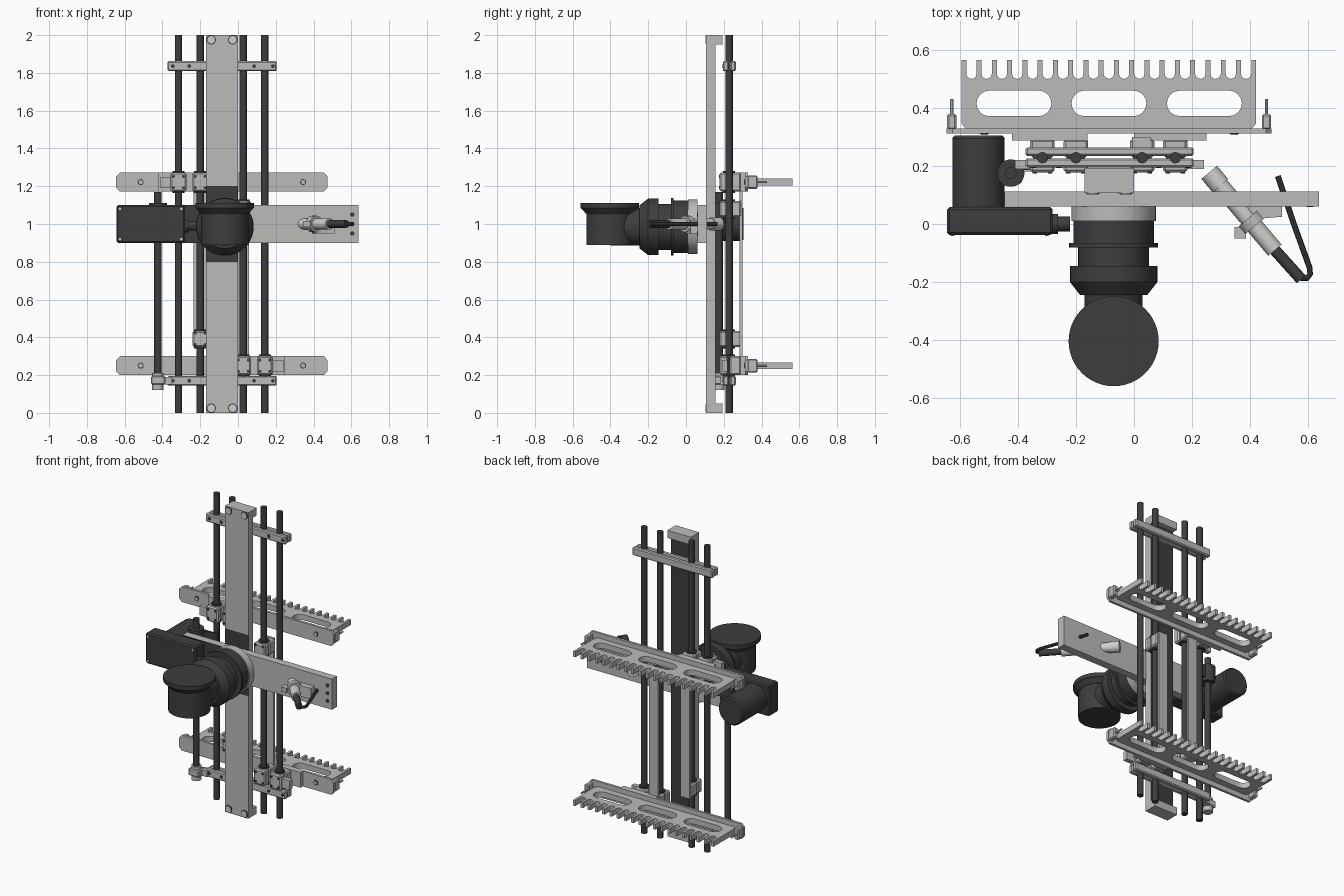
import bpy, bmesh, math
from mathutils import Vector, Matrix

if "Cube" in bpy.data.objects:
    bpy.data.objects.remove(bpy.data.objects["Cube"])


def mat(name, v):
    m = bpy.data.materials.new(name)
    m.diffuse_color = (v[0], v[1], v[2], 1)
    m.use_nodes = True
    m.node_tree.nodes["Principled BSDF"].inputs["Base Color"].default_value = m.diffuse_color
    return m


LIGHT = mat("light_grey_metal", (0.50, 0.50, 0.485))
DARK = mat("dark_grey", (0.048, 0.048, 0.048))
PALE = mat("pale_grey", (0.62, 0.62, 0.60))


def finish(name, bm, *mats):
    me = bpy.data.meshes.new(name)
    bmesh.ops.recalc_face_normals(bm, faces=bm.faces)
    bm.to_mesh(me)
    bm.free()
    for m in mats:
        me.materials.append(m)
    ob = bpy.data.objects.new(name, me)
    bpy.context.collection.objects.link(ob)
    return ob


def box_bm(x0, x1, y0, y1, z0, z1):
    bm = bmesh.new()
    bmesh.ops.create_cube(bm, size=1)
    for v in bm.verts:
        v.co = ((x0 + x1) / 2 + v.co.x * (x1 - x0),
                (y0 + y1) / 2 + v.co.y * (y1 - y0),
                (z0 + z1) / 2 + v.co.z * (z1 - z0))
    return bm


def box(name, x0, x1, y0, y1, z0, z1, m=LIGHT, bevel=0):
    bm = box_bm(x0, x1, y0, y1, z0, z1)
    if bevel:
        bmesh.ops.bevel(bm, geom=bm.edges[:], offset=bevel, segments=1, affect='EDGES')
    return finish(name, bm, m)


def cyl(name, a, b, r, m=DARK, r2=None, seg=32):
    a, b = Vector(a), Vector(b)
    d = b - a
    M = Matrix.Translation((a + b) / 2) @ d.to_track_quat('Z', 'Y').to_matrix().to_4x4()
    bm = bmesh.new()
    bmesh.ops.create_cone(bm, cap_ends=True, segments=seg, radius1=r,
                          radius2=r if r2 is None else r2, depth=d.length, matrix=M)
    return finish(name, bm, m)


def cut(bm, co, no):
    bmesh.ops.bisect_plane(bm, geom=bm.verts[:] + bm.edges[:] + bm.faces[:],
                           plane_co=co, plane_no=no)


def from_curve(name, cu, m):
    tmp = bpy.data.objects.new(name + "_curve", cu)
    bpy.context.collection.objects.link(tmp)
    bpy.context.view_layer.update()
    me = bpy.data.meshes.new_from_object(tmp.evaluated_get(bpy.context.evaluated_depsgraph_get()))
    bpy.data.objects.remove(tmp)
    me.materials.clear()
    me.materials.append(m)
    ob = bpy.data.objects.new(name, me)
    bpy.context.collection.objects.link(ob)
    return ob


def sheet(name, loops, z, thick, m=LIGHT):
    # flat plate in the xy plane; inner loops become holes
    cu = bpy.data.curves.new(name, 'CURVE')
    cu.dimensions, cu.fill_mode, cu.extrude = '2D', 'BOTH', thick / 2
    for pts in loops:
        s = cu.splines.new('POLY')
        s.points.add(len(pts) - 1)
        for p, q in zip(s.points, pts):
            p.co = (q[0], q[1], 0, 1)
        s.use_cyclic_u = True
    ob = from_curve(name, cu, m)
    ob.location.z = z
    return ob


def arc(cx, cy, r, a0, a1, n=8):
    return [(cx + r * math.cos(math.radians(a0 + (a1 - a0) * i / n)),
             cy + r * math.sin(math.radians(a0 + (a1 - a0) * i / n))) for i in range(n + 1)]


# main column, dark on the back and around the arm mount
bm = box_bm(-0.17, 0.0, 0.107, 0.157, 0, 2)
for z in (0.05, 0.8, 1.2, 1.95):
    cut(bm, (0, 0, z), (0, 0, 1))
for f in bm.faces:
    c = f.calc_center_median()
    back, front = f.normal.y > 0.5, f.normal.y < -0.5
    f.material_index = int((back and 0.05 < c.z < 1.95) or (front and 0.8 < c.z < 1.2))
finish("column", bm, LIGHT, DARK)
for tag, z0 in (("bottom", 0), ("top", 1.95)):
    box("column_end_block_" + tag, -0.17, 0, 0.15, 0.193, z0, z0 + 0.05)
    for x in (-0.142, -0.028):
        cyl("bolt_ring_" + tag, (x, 0.11, z0 + 0.025), (x, 0.105, z0 + 0.025), 0.025)
        cyl("bolt_" + tag, (x, 0.11, z0 + 0.025), (x, 0.102, z0 + 0.025), 0.02, PALE)

# four vertical guide rods
RODS = (-0.315, -0.2, 0.028, 0.142)
for x in RODS:
    cyl("guide_rod", (x, 0.228, 0), (x, 0.228, 2), 0.0195, seg=16)

# split clamp bars holding the rods
for tag, z in (("bottom", 0.17), ("top", 1.836)):
    box("clamp_bar_front_" + tag, -0.373, 0.205, 0.195, 0.226, z - 0.026, z + 0.026, bevel=0.006)
    box("clamp_bar_back_" + tag, -0.373, 0.205, 0.234, 0.264, z - 0.026, z + 0.026, bevel=0.006)
    for x in (-0.345, -0.258, 0.085, 0.185):
        cyl("clamp_screw_" + tag, (x, 0.2, z), (x, 0.192, z), 0.01, seg=12)


# toothed racks with backing bar and end brackets
def rack(tag, z):
    step, w, x0, x1 = 0.0525, 0.017, -0.594, 0.42
    pts = [(x1, 0.345), (x1, 0.565)]
    for i in range(19, 0, -1):
        xr = x0 + i * step
        xl = xr - step + w
        c, r = (xl + xr) / 2, (xr - xl) / 2
        pts += [(xr, 0.565)] + arc(c, 0.517, r, 0, -180, 6) + [(xl, 0.565)]
    pts += [(x0, 0.565), (x0, 0.345), (x0 + 0.018, 0.325), (x1 - 0.018, 0.325)]
    slots = [arc(c + 0.085, 0.415, 0.044, -90, 90) + arc(c - 0.085, 0.415, 0.044, 90, 270)
             for c in (-0.413, -0.086, 0.242)]
    sheet("rack_" + tag, [pts] + slots, z, 0.036)
    bar = sheet("rack_bar_" + tag, [[(-0.645, -0.03), (-0.625, -0.05), (0.455, -0.05), (0.473, -0.03),
                                     (0.473, 0.03), (0.455, 0.05), (-0.625, 0.05), (-0.645, 0.03)]],
                z, 0.016)
    bar.rotation_euler.x = math.pi / 2
    bar.location.y = 0.32
    for x in (-0.627, 0.456):
        box("rack_bracket_" + tag, x - 0.016, x + 0.016, 0.325, 0.378, z - 0.036, z + 0.036, bevel=0.006)
        cyl("rack_pin_" + tag, (x, 0.37, z), (x, 0.43, z), 0.006, PALE, seg=10)
    for x in (-0.515, 0.345):
        cyl("rack_bolt_ring_" + tag, (x, 0.314, z), (x, 0.309, z), 0.016)
        cyl("rack_bolt_" + tag, (x, 0.314, z), (x, 0.307, z), 0.011, LIGHT)


rack("upper", 1.222)
rack("lower", 0.25)


# sliding clamps gripping a rod
def slider(tag, x, z, h=0.05):
    box("slider_front_" + tag, x - 0.042, x + 0.042, 0.178, 0.222, z - h, z + h, bevel=0.008)
    box("slider_back_" + tag, x - 0.042, x + 0.042, 0.23, 0.292, z - h, z + h, bevel=0.008)
    for s in (-1, 1):
        cyl("slider_bushing_" + tag, (x, 0.228, z + s * h), (x, 0.228, z + s * (h + 0.008)), 0.032, seg=20)
        for sx in (-0.026, 0.026):
            cyl("slider_screw_" + tag, (x + sx, 0.18, z + s * 0.03), (x + sx, 0.174, z + s * 0.03), 0.008, seg=10)


# each rack carriage: two sliders beside the rack, one far away, joined by a strip
for tag, za, zb, pair, xs, pl in (("upper", 1.222, 0.392, RODS[:2], -0.2, (-0.42, -0.16)),
                                  ("lower", 0.25, 1.08, RODS[2:], 0.028, (0.0, 0.25))):
    for x in pair:
        slider(tag, x, za)
    slider(tag + "_far", xs, zb, 0.042)
    box("carriage_plate_" + tag, pl[0], pl[1], 0.288, 0.313, za - 0.05, za + 0.05)
    box("carriage_strip_" + tag, xs - 0.035, xs + 0.03, 0.284, 0.3,
        min(za, zb) - 0.045, max(za, zb) + 0.045)
box("slider_link_upper", -0.41, -0.35, 0.19, 0.22, 1.19, 1.25)
box("slider_link_lower", 0.18, 0.24, 0.19, 0.22, 0.22, 0.28)

# actuator rod on the left with foot block and top joint
cyl("actuator_rod", (-0.424, 0.175, 0.13), (-0.424, 0.175, 1.17), 0.02, seg=20)
box("actuator_foot", -0.46, -0.385, 0.14, 0.21, 0.15, 0.195, bevel=0.006)
cyl("actuator_foot_nut", (-0.424, 0.175, 0.12), (-0.424, 0.175, 0.212), 0.03, LIGHT, seg=20)
box("actuator_foot_arm", -0.4, -0.35, 0.18, 0.22, 0.15, 0.19)
cyl("actuator_joint", (-0.424, 0.175, 1.0), (-0.424, 0.175, 1.11), 0.047)
box("actuator_joint_arm", -0.42, -0.28, 0.185, 0.2, 1.02, 1.1, DARK)

# horizontal beam, dark on the front face near the arm
bm = box_bm(-0.445, 0.637, 0.061, 0.112, 0.9, 1.1)
cut(bm, (0.36, 0, 0), (1, 0, 0.35))
for f in bm.faces:
    f.material_index = int(f.normal.y < -0.5 and f.calc_center_median().x < 0.3)
finish("beam", bm, LIGHT, DARK)
for z in (0.95, 1.0, 1.05):
    cyl("beam_hole", (0.605, 0.064, z), (0.605, 0.058, z), 0.012, seg=16)

# motor and gearbox on the left of the beam
box("gearbox", -0.643, -0.28, -0.038, 0.058, 0.9, 1.1, DARK, bevel=0.008)
cyl("gearbox_plug", (-0.285, 0.0, 0.99), (-0.22, 0.0, 0.99), 0.025, seg=20)
cyl("gearbox_collar", (-0.285, 0.0, 0.99), (-0.262, 0.0, 0.99), 0.035, seg=20)
cyl("motor", (-0.535, 0.055, 1.0), (-0.535, 0.295, 1.0), 0.09, seg=40)
cyl("motor_cap", (-0.535, 0.295, 1.0), (-0.535, 0.305, 1.0), 0.09, r2=0.082, seg=40)
for x in (-0.625, -0.3):
    for z in (0.92, 1.08):
        cyl("gearbox_screw", (x, -0.035, z), (x, -0.041, z), 0.007, PALE, seg=10)

# robot wrist: stacked rings along y
CX, CZ = -0.07, 0.985
for name, y0, y1, r, r2, m in (
        ("mount_disc", 0.062, 0.01, 0.145, 0.145, LIGHT),
        ("wrist_base", 0.01, -0.066, 0.139, 0.139, DARK),
        ("wrist_flange", -0.066, -0.08, 0.153, 0.153, DARK),
        ("wrist_neck", -0.08, -0.145, 0.122, 0.122, DARK),
        ("wrist_ring", -0.145, -0.2, 0.15, 0.15, DARK),
        ("wrist_taper", -0.2, -0.245, 0.15, 0.115, DARK),
        ("elbow_neck", -0.245, -0.4, 0.1, 0.1, DARK)):
    cyl(name, (CX, y0, CZ), (CX, y1, CZ), r, m, r2, 48)
# upright end housing with overhanging cap
cyl("end_housing", (CX, -0.403, 0.89), (CX, -0.403, 1.075), 0.125, seg=48)
cyl("end_housing_flare", (CX, -0.403, 1.055), (CX, -0.403, 1.085), 0.127, r2=0.153, seg=48)
cyl("end_housing_cap", (CX, -0.403, 1.085), (CX, -0.403, 1.112), 0.155, seg=48)

# torch at the right end of the beam
A, B, C = Vector((0.265, 0.17, 1.0)), Vector((0.485, -0.09, 1.0)), Vector((0.575, -0.19, 1.0))
D = (B - A).normalized()
cyl("torch_body", A, B, 0.03, PALE, seg=24)
cyl("torch_tail_collar", A - D * 0.01, A + D * 0.05, 0.035, PALE, seg=24)
cyl("torch_neck", B, C, 0.02, seg=20)
E = A.lerp(B, 0.58)
cyl("torch_clamp", E, E + D * 0.035, 0.044, LIGHT, seg=24)
box("torch_clamp_ear", 0.345, 0.385, -0.05, -0.01, 0.985, 1.015)
sheet("torch_bracket", [[(0.39, 0.065), (0.51, 0.065), (0.51, 0.025), (0.45, 0.02), (0.41, 0.0)]], 0.985, 0.07)

# torch hose
cu = bpy.data.curves.new("torch_hose", 'CURVE')
cu.dimensions, cu.bevel_depth, cu.bevel_resolution, cu.use_fill_caps = '3D', 0.01, 2, True
s = cu.splines.new('POLY')
hose = [(0.495, 0.165), (0.55, 0.0), (0.604, -0.15), (0.606, -0.172), (0.595, -0.187), (0.565, -0.185)]
s.points.add(len(hose) - 1)
for p, q in zip(s.points, hose):
    p.co = (q[0], q[1], 1.0, 1)
from_curve("torch_hose", cu, DARK)

# smooth round parts, keep edges sharp
for ob in bpy.context.scene.objects:
    ob.select_set(ob.type == 'MESH')
    bpy.context.view_layer.objects.active = ob
bpy.ops.object.shade_smooth_by_angle(angle=math.radians(30))
